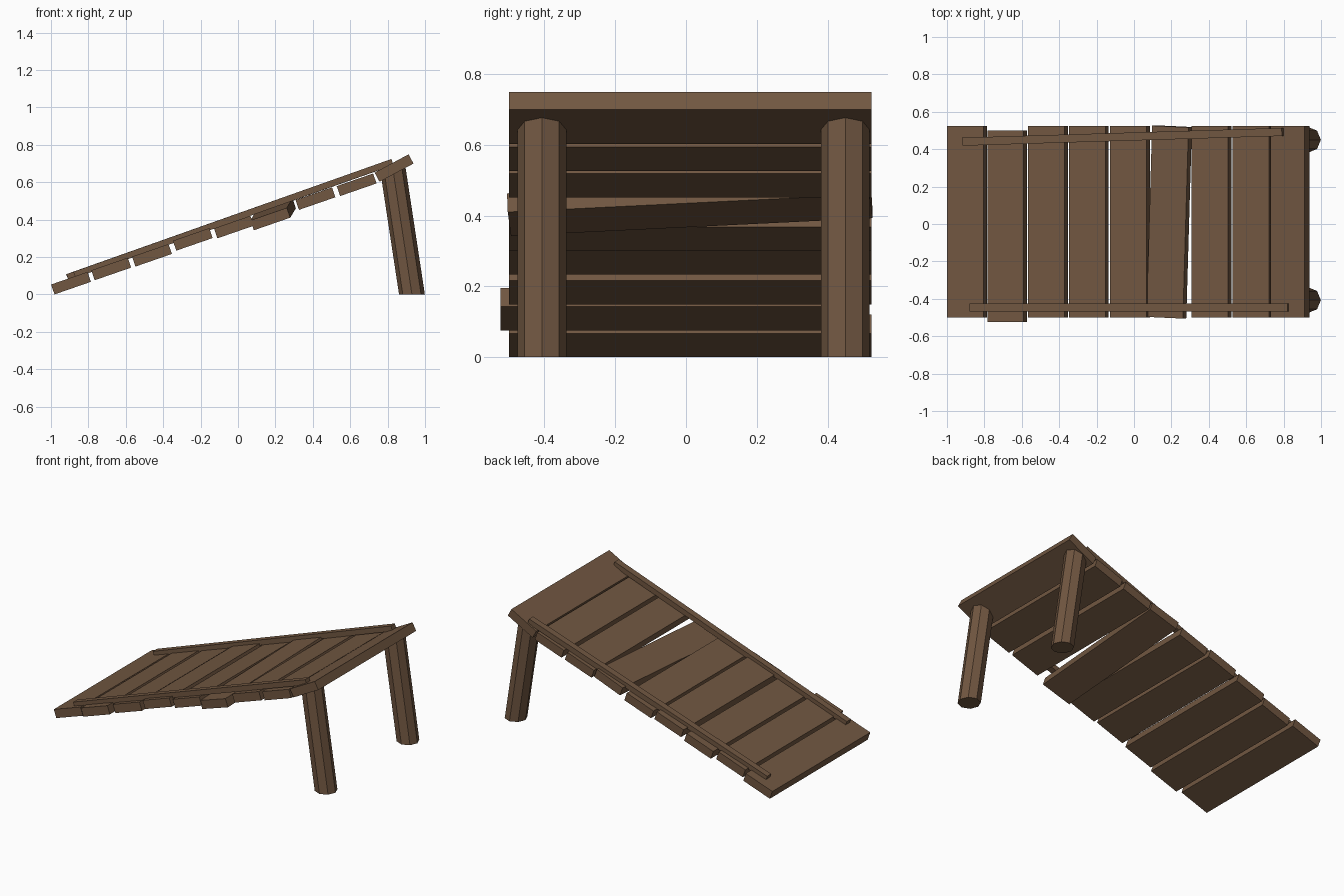
import bpy, bmesh, math
from mathutils import Matrix, Vector

if "Cube" in bpy.data.objects:
    bpy.data.objects.remove(bpy.data.objects["Cube"])


def material(name, rgb):
    m = bpy.data.materials.new(name)
    m.diffuse_color = (*rgb, 1)
    m.use_nodes = True
    m.node_tree.nodes["Principled BSDF"].inputs["Base Color"].default_value = m.diffuse_color
    return m


wood = material("brown wood", (0.165, 0.095, 0.053))


def add_object(name, bm):
    bmesh.ops.recalc_face_normals(bm, faces=bm.faces)
    me = bpy.data.meshes.new(name)
    bm.to_mesh(me)
    bm.free()
    me.materials.append(wood)
    ob = bpy.data.objects.new(name, me)
    bpy.context.collection.objects.link(ob)
    return ob


def board(name, size, matrix):
    """Box whose bottom centre sits at the matrix origin."""
    bm = bmesh.new()
    bmesh.ops.create_cube(bm, size=1)
    bmesh.ops.translate(bm, verts=bm.verts, vec=(0, 0, 0.5))
    bmesh.ops.scale(bm, verts=bm.verts, vec=size)
    bmesh.ops.transform(bm, verts=bm.verts, matrix=matrix)
    return add_object(name, bm)


def tilt(deg):
    return Matrix.Rotation(-math.radians(deg), 4, 'Y')


def rot(deg, axis):
    return Matrix.Rotation(math.radians(deg), 4, axis)


# ramp planks: bottom lower edge x, z, middle y, tilt, yaw, roll
THICK, WIDTH, LENGTH = 0.056, 0.206, 1.024
planks = [
    (-0.981, 0.000, 0.012, 19.1, 0, 0),
    (-0.766, 0.076, -0.012, 19.1, 0, 0),
    (-0.548, 0.149, 0.012, 19.1, 0, 0),
    (-0.330, 0.234, 0.012, 19.1, 0, 0),
    (-0.110, 0.300, 0.012, 19.1, 0, 0),
    (0.100, 0.368, 0.012, 19.1, -2.5, 2.1),   # loose plank
    (0.326, 0.452, 0.012, 19.1, 0, 0),
    (0.546, 0.526, 0.012, 19.1, 0, 0),
    (0.757, 0.602, 0.012, 28.3, 0, 0),        # steeper top plank
]
for i, (x, z, y, t, yaw, roll) in enumerate(planks):
    a = math.radians(t)
    mid = Vector((x + WIDTH / 2 * math.cos(a), y, z + WIDTH / 2 * math.sin(a)))
    board(f"plank_{i + 1}", (WIDTH, LENGTH, THICK),
          Matrix.Translation(mid) @ tilt(t) @ rot(yaw, 'Z') @ rot(roll, 'X'))


# long thin rails: top edge from start to end
def rail(name, start, end, width=0.043, thick=0.034):
    s, e = Vector(start), Vector(end)
    d = (e - s).normalized()
    side = Vector((0, 0, 1)).cross(d).normalized()
    up = d.cross(side)
    m = Matrix((d, side, up)).transposed().to_4x4()
    board(name, ((e - s).length, width, thick),
          Matrix.Translation((s + e) / 2 - up * thick) @ m)


rail("front_rail", (-0.88, -0.447, 0.121), (0.82, -0.447, 0.724))
rail("back_rail", (-0.918, 0.44, 0.108), (0.79, 0.492, 0.713))

# leaning eight-sided legs, cut to the slope of the top plank
for name, y in (("front_leg", -0.407), ("back_leg", 0.45)):
    bm = bmesh.new()
    bmesh.ops.create_cone(bm, cap_ends=True, segments=8, radius1=0.069,
                          radius2=0.069, depth=1)
    for v in bm.verts:
        top = v.co.z > 0
        h = 0.65 + 0.45 * v.co.x if top else 0.0
        v.co = Vector((0.93 + v.co.x - 0.152 * h, y + v.co.y, h))
    add_object(name, bm)
